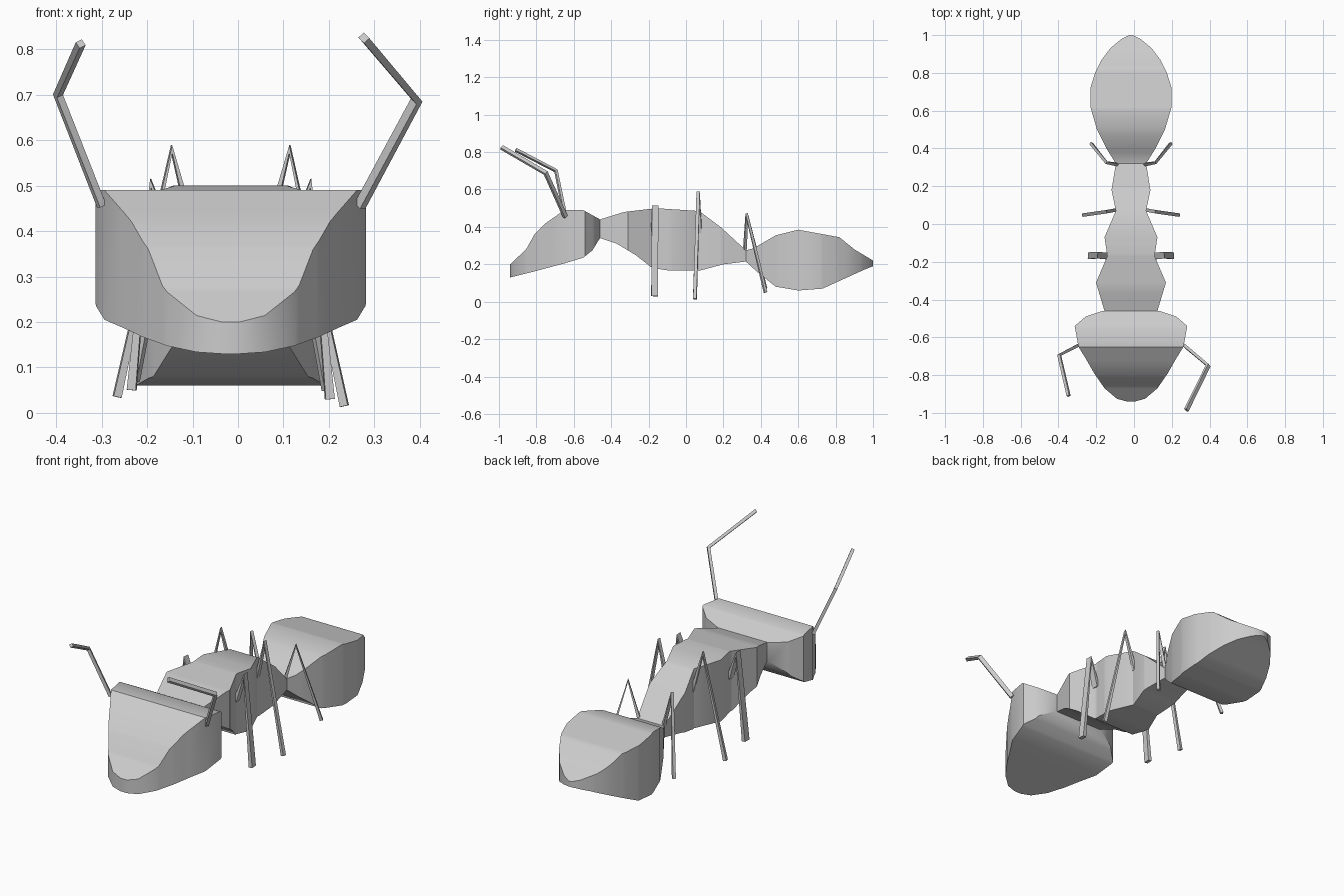
import bpy, bmesh
from mathutils import Vector

if "Cube" in bpy.data.objects:
    bpy.data.objects.remove(bpy.data.objects["Cube"])

CX = -0.016  # body centre line


def lerp(table, y):
    for (a, va), (b, vb) in zip(table, table[1:]):
        if y <= b:
            t = max(0.0, (y - a) / (b - a))
            return va + (vb - va) * t
    return table[-1][1]


def finish(name, bm, angle):
    bmesh.ops.recalc_face_normals(bm, faces=bm.faces)
    me = bpy.data.meshes.new(name)
    bm.to_mesh(me)
    bm.free()
    ob = bpy.data.objects.new(name, me)
    bpy.context.collection.objects.link(ob)
    bpy.ops.object.select_all(action='DESELECT')
    ob.select_set(True)
    bpy.context.view_layer.objects.active = ob
    if angle:
        bpy.ops.object.shade_smooth_by_angle(angle=angle)
    return ob


def segment(name, top, bottom, half):
    """Loft rectangular sections from a side profile and a plan profile."""
    ys = sorted({p[0] for p in top + bottom + half})
    bm = bmesh.new()
    rings = []
    for y in ys:
        w, zt, zb = lerp(half, y), lerp(top, y), lerp(bottom, y)
        rings.append([bm.verts.new((CX + sx * w, y, z))
                      for sx, z in ((-1, zb), (1, zb), (1, zt), (-1, zt))])
    for a, b in zip(rings, rings[1:]):
        for i in range(4):
            j = (i + 1) % 4
            bm.faces.new((a[i], a[j], b[j], b[i]))
    bm.faces.new(rings[0])
    bm.faces.new(rings[-1])
    return finish(name, bm, 0.6)


def limb(name, pts, wx, wy):
    """Bent bar through the given joints, wx across and wy deep."""
    pts = [Vector(p) for p in pts]
    bm = bmesh.new()
    rings = []
    for i, p in enumerate(pts):
        d = (pts[min(i + 1, len(pts) - 1)] - pts[max(i - 1, 0)]).normalized()
        if 0 < i < len(pts) - 1:
            # mitre plane: halfway between the two bar directions
            d = ((p - pts[i - 1]).normalized() + (pts[i + 1] - p).normalized()).normalized()
        plane = (pts[1] - pts[0]).cross(pts[2] - pts[1]).normalized()
        side = plane.cross(d).normalized()
        rings.append([bm.verts.new(p + side * s * wx / 2 + plane * t * wy / 2)
                      for s, t in ((-1, -1), (1, -1), (1, 1), (-1, 1))])
    for a, b in zip(rings, rings[1:]):
        for i in range(4):
            j = (i + 1) % 4
            bm.faces.new((a[i], a[j], b[j], b[i]))
    bm.faces.new(rings[0])
    bm.faces.new(rings[-1])
    return finish(name, bm, 0)


# Body segments: top edge, bottom edge, half width, all along y
segment("head",
        [(-.94, .20), (-.855, .28), (-.81, .36), (-.75, .42), (-.65, .49), (-.55, .49), (-.46, .44)],
        [(-.94, .13), (-.80, .165), (-.65, .205), (-.55, .235), (-.50, .275), (-.46, .34)],
        [(-.94, .02), (-.925, .075), (-.87, .14), (-.79, .195), (-.72, .235), (-.65, .278),
         (-.54, .298), (-.49, .24), (-.46, .15)])
segment("thorax",
        [(-.46, .44), (-.33, .48), (-.16, .50), (.07, .485), (.19, .395), (.32, .275)],
        [(-.46, .34), (-.37, .31), (-.27, .25), (-.18, .18), (-.10, .168), (.08, .168),
         (.20, .20), (.32, .215)],
        [(-.46, .14), (-.31, .185), (-.17, .125), (-.07, .14), (.07, .08), (.18, .103), (.32, .08)])
segment("abdomen",
        [(.32, .275), (.36, .285), (.48, .355), (.60, .385), (.82, .345), (.90, .28), (1, .22)],
        [(.32, .215), (.38, .16), (.48, .08), (.60, .06), (.73, .07), (.84, .12), (.95, .17), (1, .19)],
        [(.32, .08), (.40, .13), (.50, .18), (.62, .215), (.72, .215), (.80, .19), (.87, .155),
         (.93, .11), (.98, .05), (1, .01)])

# Legs, mirrored about the body centre line
legs = {
    "front_leg": ([(.125, -.17, .36), (.175, -.165, .505), (.218, -.168, .03)], .02, .035),
    "middle_leg": ([(.075, .075, .37), (.13, .065, .58), (.25, .048, .015)], .018, .018),
    "rear_leg": ([(.075, .315, .28), (.13, .325, .465), (.21, .425, .05)], .015, .015),
}
for name, (pts, wx, wy) in legs.items():
    for side, s in (("right", 1), ("left", -1)):
        lift = .02 if s < 0 else 0
        path = [(CX + s * x, y, z) for x, y, z in pts[:2]]
        x, y, z = pts[2]
        path.append((CX + s * x, y, z + lift))
        limb(name + "_" + side, path, wx, wy)

# Antennae, slightly different on each side
limb("antenna_right", [(.268, -.645, .455), (.393, -.75, .688), (.277, -.985, .825)], .016, .022)
limb("antenna_left", [(-.30, -.645, .455), (-.396, -.695, .70), (-.346, -.91, .812)], .016, .016)
